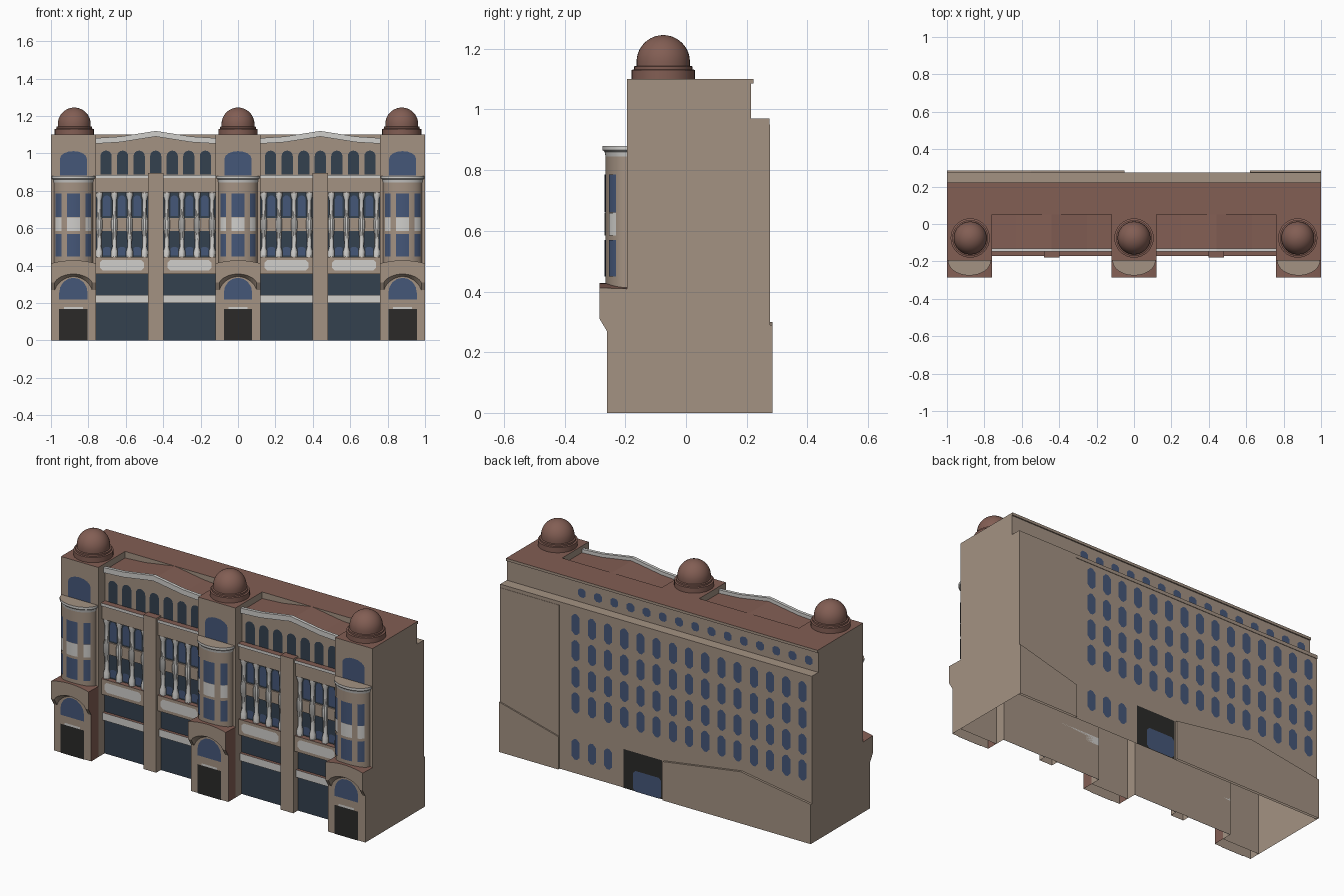
import bpy, bmesh, math

if "Cube" in bpy.data.objects:
    bpy.data.objects.remove(bpy.data.objects["Cube"])

def material(name, rgb):
    m = bpy.data.materials.new(name)
    m.diffuse_color = (*rgb, 1)
    m.use_nodes = True
    m.node_tree.nodes["Principled BSDF"].inputs["Base Color"].default_value = m.diffuse_color
    return m

STONE = material("beige stone", (.37, .288, .225))
RED = material("red brown roof", (.225, .112, .088))
WHITE = material("white trim", (.63, .62, .60))
SLATE = material("dark slate glass", (.034, .052, .078))
BLUE = material("blue glass", (.06, .095, .19))
BLACK = material("black door", (.024, .023, .022))

TOWERS = (-.88, 0, .88)
BAYS = (-.44, .44)
WALL = -.135          # recessed facade plane
BACK = .272           # rear wall plane

def build(name, verts, faces, mats, rule=None, smooth=False, recalc=True):
    me = bpy.data.meshes.new(name)
    me.from_pydata(verts, [], faces)
    for m in mats:
        me.materials.append(m)
    bm = bmesh.new()
    bm.from_mesh(me)
    if recalc:
        bmesh.ops.recalc_face_normals(bm, faces=bm.faces)
    bm.normal_update()
    if rule:
        for f in bm.faces:
            f.material_index = rule(f.calc_center_median(), f.normal)
    # open underside, as on a hollow shell
    low = [f for f in bm.faces if abs(f.normal.z) > .9 and f.calc_center_median().z < .001]
    bmesh.ops.delete(bm, geom=low, context='FACES')
    bm.to_mesh(me)
    bm.free()
    ob = bpy.data.objects.new(name, me)
    bpy.context.collection.objects.link(ob)
    if smooth:
        bpy.ops.object.select_all(action='DESELECT')
        ob.select_set(True)
        bpy.context.view_layer.objects.active = ob
        bpy.ops.object.shade_smooth_by_angle(angle=math.radians(35))
    return ob

def prism(name, pts, axis, a, b, mats, rule=None, caps=(True, True)):
    place = {'x': lambda u, v, t: (t, u, v), 'y': lambda u, v, t: (u, t, v),
             'z': lambda u, v, t: (u, v, t)}[axis]
    n = len(pts)
    verts = [place(u, v, t) for t in (a, b) for u, v in pts]
    faces = [(i, (i + 1) % n, n + (i + 1) % n, n + i) for i in range(n)]
    if caps[0]:
        faces.append(tuple(range(n))[::-1])
    if caps[1]:
        faces.append(tuple(range(n, 2 * n)))
    return build(name, verts, faces, mats, rule)

def box(name, x0, x1, y0, y1, z0, z1, mats, rule=None):
    return prism(name, [(x0, y0), (x1, y0), (x1, y1), (x0, y1)], 'z', z0, z1, mats, rule)

def red_top(c, n):
    return 1 if n.z > .7 else 0

def panes(name, shapes, y, mat):
    """Flat plates; shapes are counter-clockwise (x, z) outlines."""
    verts, faces = [], []
    for s in shapes:
        k = len(verts)
        verts += [(x, y, z) for x, z in s]
        f = tuple(range(k, k + len(s)))
        faces.append(f if y < 0 else f[::-1])
    return build(name, verts, faces, [mat], recalc=False)

def rect(x0, x1, z0, z1):
    return [(x0, z0), (x1, z0), (x1, z1), (x0, z1)]

def arch(cx, hw, z0, z1, rise):
    top = [(cx + hw * math.cos(math.pi * i / 8), z1 - rise + rise * math.sin(math.pi * i / 8)) for i in range(9)]
    return [(cx - hw, z0), (cx + hw, z0)] + top

def octagon(cx, cz, hw, hh, c):
    return [(cx - hw + c, cz - hh), (cx + hw - c, cz - hh), (cx + hw, cz - hh + c), (cx + hw, cz + hh - c),
            (cx + hw - c, cz + hh), (cx - hw + c, cz + hh), (cx - hw, cz + hh - c), (cx - hw, cz - hh + c)]

def lathe(name, cx, cy, prof, seg, mat):
    verts = [(cx + r * math.cos(2 * math.pi * j / seg), cy + r * math.sin(2 * math.pi * j / seg), z)
             for r, z in prof for j in range(seg)]
    faces = [(i * seg + j, i * seg + (j + 1) % seg, (i + 1) * seg + (j + 1) % seg, (i + 1) * seg + j)
             for i in range(len(prof) - 1) for j in range(seg)]
    faces.append(tuple(range((len(prof) - 1) * seg, len(prof) * seg)))
    return build(name, verts, faces, [mat], smooth=True)

# main walls: plan outlines pulled upward
def plan(back, notch):
    p = [(1, back), (-1, back), (-1, -.195)]
    for a, b in ((-.76, -.12), (.12, .76)):
        p += [(a, -.195), (a, notch), (b, notch), (b, -.195)]
    return p + [(1, -.195)]

prism("main_walls", plan(BACK, WALL), 'z', 0, .97, [STONE], caps=(False, False))
prism("upper_walls", plan(.215, .05), 'z', .97, 1.10, [STONE, RED], red_top, caps=(False, True))
box("rear_ledge", -1, 1, .214, .275, .95, .97, [STONE])
box("rear_cornice", -1, 1, .214, .222, 1.085, 1.10, [STONE, RED], red_top)

# gabled bay tops with white coping
GABLE = ((-.32, 1.082), (-.19, 1.09), (0, 1.12), (.19, 1.09), (.32, 1.082))
for bx in BAYS:
    g = [(bx + x, z) for x, z in GABLE]
    prism("gable_wall", [(x, z - .02) for x, z in g] + [(bx + .32, .96), (bx - .32, .96)], 'y', WALL, .05,
          [STONE, RED], red_top)
    prism("gable_coping", g + [(x, z - .03) for x, z in reversed(g)], 'y', -.148, -.13, [WHITE])

# recessed facade bays
arches, shop, glass, blue, plaque = [], [], [], [], []
for bx in BAYS:
    arches += [arch(bx + (i - 3) * .0885, .03, .886, 1.015, .03) for i in range(7)]
    box("bay_cornice", bx - .32, bx + .32, -.162, WALL, .79, .87, [STONE])
    box("bay_cornice_trim", bx - .32, bx + .32, -.17, WALL, .868, .885, [WHITE, RED], red_top)
    box("pier", bx - .041, bx + .041, -.18, WALL, 0, .895, [STONE, RED], red_top)
    for x0, x1 in ((bx - .32, bx - .041), (bx + .041, bx + .32)):
        shop.append(rect(x0, x1, 0, .355))
        glass.append(rect(x0, x1, .445, .79))
        box("shop_band", x0, x1, -.155, WALL, .2, .243, [WHITE, RED], red_top)
        box("balcony", x0, x1, -.167, WALL, .355, .445, [STONE, RED], red_top)
        box("spandrel", x0, x1, -.146, WALL, .585, .655, [STONE])
        plaque.append(octagon((x0 + x1) / 2, .402, .118, .028, .014))
        step = (x1 - x0 - .036) / 3
        for i in range(4):
            cx = x0 + .018 + i * step
            lathe("window_column", cx, -.143, [(.018, .445), (.018, .475), (.011, .50), (.013, .57), (.018, .60),
                  (.018, .64), (.011, .67), (.011, .75), (.018, .775), (.018, .79)], 10, WHITE)
            if i < 3:
                blue.append(arch(cx + step / 2, .02, .665, .775, .02))
                blue.append(arch(cx + step / 2, .02, .455, .50, .01))
panes("attic_arched_windows", arches, WALL - .003, SLATE)
panes("shop_windows", shop, WALL - .003, SLATE)
panes("bay_glass", glass, WALL - .003, SLATE)
panes("bay_blue_panes", blue, WALL - .006, BLUE)
panes("balcony_plaques", plaque, -.170, WHITE)

# towers
def curved(name, cx, a, b, t0, t1, rings, mats, rule=None, lid=False, n=6):
    """Elliptical wall strip; rings are (offset, z)."""
    verts = []
    for o, z in rings:
        for j in range(n + 1):
            t = math.radians(t0 + (t1 - t0) * j / n)
            verts.append((cx + (a + o) * math.sin(t), -.195 - (b + o) * math.cos(t), z))
    w = n + 1
    faces = [(i * w + j, i * w + j + 1, (i + 1) * w + j + 1, (i + 1) * w + j)
             for i in range(len(rings) - 1) for j in range(n)]
    if lid:
        faces.append(tuple(range((len(rings) - 1) * w, len(rings) * w)))
    return build(name, verts, faces, mats, rule, smooth=True, recalc=False)

def base_side(c, n):
    return 1 if n.z > .7 or (abs(n.x) > .9 and abs(c.x) < .99) else 0

for cx in TOWERS:
    # entrance block and arched hood above it
    box("tower_base", cx - .12, cx + .12, -.26, -.195, 0, .40, [STONE, RED], base_side)
    verts, faces, N = [], [], 24
    for i in range(N + 1):
        x = -.12 + .24 * i / N
        t = max(0, 1 - (x / .1) ** 2) ** .7
        zb = .265 + .075 * t
        zt = .412 + .016 * (1 - (x / .12) ** 2)
        verts += [(cx + x, -.258, zb), (cx + x, -.285, zb + .015 + .03 * (1 - t)),
                  (cx + x, -.285, zt), (cx + x, -.195, zt - .003), (cx + x, -.195, zb)]
    for i in range(N):
        for k in range(5):
            m = (k + 1) % 5
            faces.append((i * 5 + k, i * 5 + m, i * 5 + 5 + m, i * 5 + 5 + k))
    faces += [(0, 1, 2, 3, 4), tuple(N * 5 + k for k in (4, 3, 2, 1, 0))]
    build("entrance_hood", verts, faces, [STONE, RED], base_side)
    panes("entrance_door", [rect(cx - .076, cx + .076, 0, .168)], -.263, BLACK)
    panes("door_lintel", [rect(cx - .05, cx + .05, .168, .18)], -.263, WHITE)
    panes("entrance_arch_window", [arch(cx, .076, .22, .335, .08)], -.263, BLUE)
    # rounded bay window
    curved("round_bay", cx, .105, .07, -90, 90, [(0, .40), (0, .85)], [STONE], n=24)
    curved("round_bay_cap", cx, .105, .07, -90, 90, [(0, .845), (.003, .86), (.01, .866), (.01, .88)],
           [WHITE, STONE], red_top, lid=True, n=24)
    for t0, t1 in ((-61, -37), (-19, 19), (37, 61)):
        for nm, z0, z1, m in (("bay_lower_window", .45, .57, BLUE), ("bay_panel", .585, .658, WHITE),
                              ("bay_upper_window", .66, .785, BLUE)):
            curved(nm, cx, .108, .073, t0, t1, [(0, z0), (0, z1)], [m])
    # top window and dome
    panes("tower_top_window", [arch(cx, .072, .882, 1.012, .04)], -.198, BLUE)
    dome = [(.105, 1.10), (.105, 1.13), (.096, 1.132), (.096, 1.142), (.088, 1.144)]
    dome += [(.088 * math.cos(math.radians(a)), 1.157 + .088 * math.sin(math.radians(a))) for a in range(0, 90, 9)]
    dome.append((.002, 1.245))
    lathe("dome", cx * .995, -.075, dome, 32, RED)

# rear side
cols = [.516 - i * .104 for i in range(15)]
panes("rear_windows", [octagon(x, z, .026, .06, .018) for x in cols for z in (.865, .713, .56, .41)] +
      [octagon(x, .14, .026, .06, .018) for x in cols[:3]], BACK + .003, BLUE)
panes("rear_attic_windows", [octagon(x, 1.025, .025, .025, .013) for x in cols], .218, BLUE)
panes("rear_door", [rect(-.04, .21, 0, .225)], BACK + .003, BLACK)
panes("rear_door_glass", [octagon(.055, .06, .09, .06, .015)], BACK + .006, BLUE)
box("rear_flat_panel", .62, 1, BACK - .002, .277, 0, .95, [STONE])
prism("rear_plinth_right", [(.62, 0), (1, 0), (1, .29), (.62, .19)], 'y', BACK - .002, .285, [STONE])
prism("rear_plinth_left", [(-1, 0), (-.05, 0), (-.05, .225), (-.55, .30), (-1, .23)], 'y', BACK - .002, .285, [STONE])
